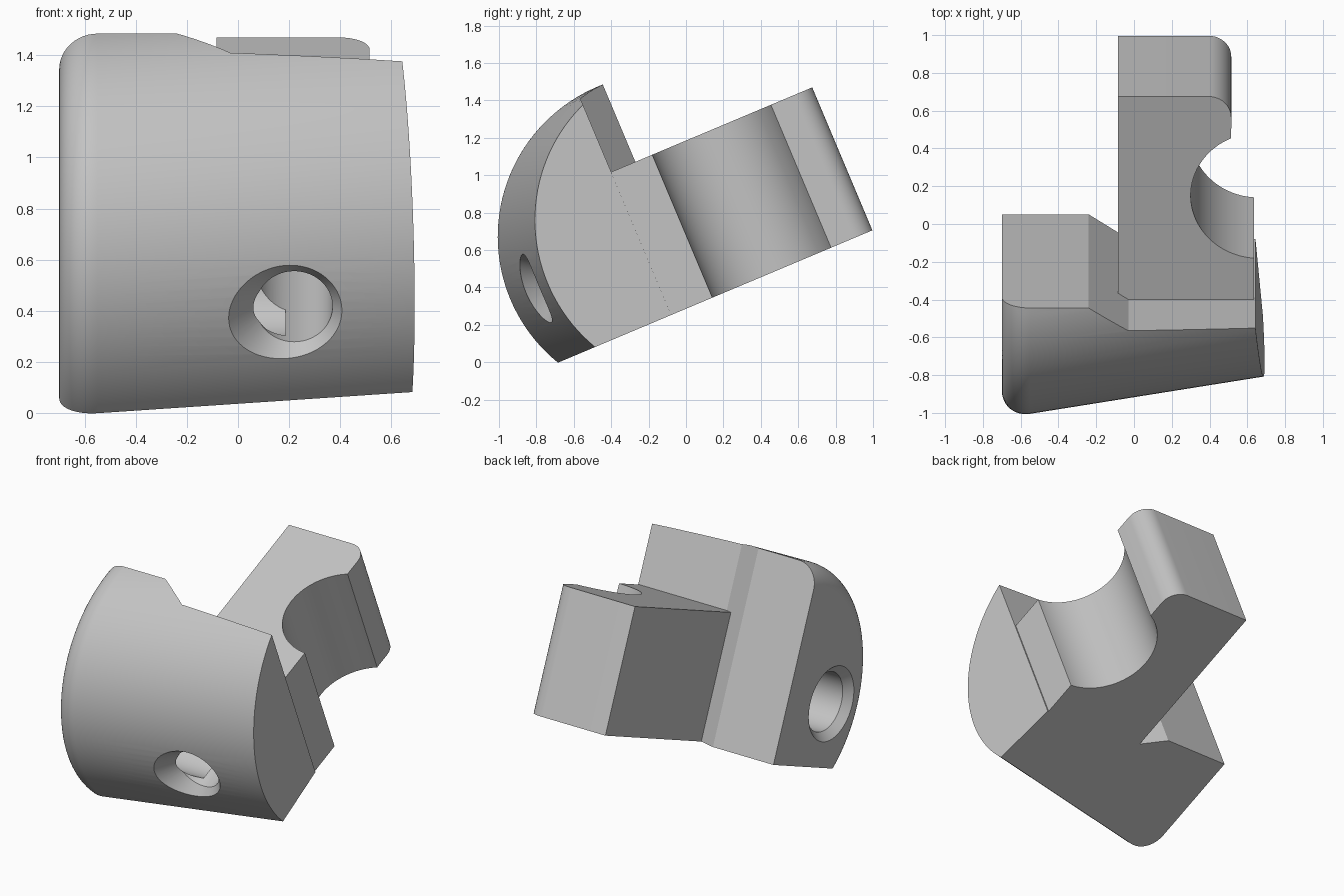
import bpy, bmesh
from math import sin, cos, pi, radians, sqrt
from mathutils import Matrix, Vector

if "Cube" in bpy.data.objects:
    bpy.data.objects.remove(bpy.data.objects["Cube"])

SEG = 128
MID = 0.41      # height of the bores and of the curved face's axis
FLOOR = -0.2    # solids start below the base and are trimmed flat later

grey = bpy.data.materials.new("light grey")
grey.use_nodes = True
grey.diffuse_color = (0.55, 0.55, 0.55, 1)
grey.node_tree.nodes["Principled BSDF"].inputs["Base Color"].default_value = (0.55, 0.55, 0.55, 1)


def make_object(name, bm):
    bmesh.ops.recalc_face_normals(bm, faces=bm.faces)
    mesh = bpy.data.meshes.new(name)
    bm.to_mesh(mesh)
    bm.free()
    mesh.materials.append(grey)
    ob = bpy.data.objects.new(name, mesh)
    bpy.context.collection.objects.link(ob)
    return ob


def extrude_plan(name, plan, low, high):
    """Prism from a flat outline."""
    bm = bmesh.new()
    face = bm.faces.new([bm.verts.new((x, y, low)) for x, y in plan])
    top = bmesh.ops.extrude_face_region(bm, geom=[face])["geom"]
    verts = [g for g in top if isinstance(g, bmesh.types.BMVert)]
    bmesh.ops.translate(bm, verts=verts, vec=(0, 0, high - low))
    return make_object(name, bm)


def loft(name, rings, place):
    """Skin circles given as (position, centre, radius) along one axis."""
    bm = bmesh.new()
    loops = [[bm.verts.new(place(t, c + r * cos(2 * pi * i / SEG), MID + r * sin(2 * pi * i / SEG)))
              for i in range(SEG)] for t, c, r in rings]
    for a, b in zip(loops, loops[1:]):
        for i in range(SEG):
            j = (i + 1) % SEG
            bm.faces.new((a[i], a[j], b[j], b[i]))
    bm.faces.new(loops[0])
    bm.faces.new(loops[-1])
    return make_object(name, bm)


def arc(cx, cy, r, start, end, n):
    angles = [radians(start + (end - start) * i / n) for i in range(n + 1)]
    return [(cx + r * cos(a), cy + r * sin(a)) for a in angles]


def combine(target, tool, operation):
    tool.hide_render = True
    mod = target.modifiers.new(operation, "BOOLEAN")
    mod.operation, mod.object, mod.solver = operation, tool, "EXACT"
    bpy.context.view_layer.objects.active = target
    bpy.ops.object.modifier_apply(modifier=mod.name)
    bpy.data.objects.remove(tool)


def along_x(t, a, b):
    return Vector((t, a, b))


def along_y(t, a, b):
    return Vector((a, t, b))


# Curved front plate: a slanted round drum with one rounded rim
R, FILLET, SLOPE = 0.868, 0.15, 0.173
rings = []
for i in range(13):
    a = pi / 2 * i / 12
    x = -0.55 - FILLET * cos(a)
    rings.append((x, 0.762 + SLOPE * (x + 0.55), R - FILLET + FILLET * sin(a)))
rings.append((0.9, 0.762 + SLOPE * 1.45, R))
drum = loft("drum", rings, along_x)

body = extrude_plan("clamp_body", [(-0.85, -0.4), (0.737, -0.4), (0.643, 0.653), (-0.03, 0.653),
                                   (-0.24, 0.793), (-0.85, 0.793)], FLOOR, 1.6)
combine(body, drum, "INTERSECT")

# Arm with a round side notch and one rounded corner
plan = [(-0.085, 0.5), (0.635, 0.5)]
plan += arc(0.66, 1.25, 0.36, 266, 113.8, 48)
plan += arc(0.395, 1.699, 0.12, 0, 90, 12)
plan += [(-0.085, 1.819)]
combine(body, extrude_plan("arm", plan, FLOOR, 0.829), "UNION")

# Two countersunk bores that meet inside
front_bore = loft("front_bore", [(-0.1, 0.22, 0.332), (0.1, 0.22, 0.15), (0.84, 0.22, 0.15)], along_y)
combine(body, front_bore, "DIFFERENCE")
side_bore = loft("side_bore", [(-0.75, 0.284, 0.295), (-0.65, 0.284, 0.195), (0.185, 0.284, 0.195)], along_x)
combine(body, side_bore, "DIFFERENCE")

# Flat base
base = extrude_plan("base_cutter", [(-2, -2), (2, -2), (2, 3), (-2, 3)], -2, 0)
combine(body, base, "DIFFERENCE")

# Tilt into the resting pose
body.data.transform(Matrix.Translation((0, -0.68, 0)) @ Matrix.Rotation(radians(22.83), 4, "X"))

bpy.ops.object.select_all(action="DESELECT")
body.select_set(True)
bpy.context.view_layer.objects.active = body
bpy.ops.object.shade_smooth_by_angle(angle=radians(25))
